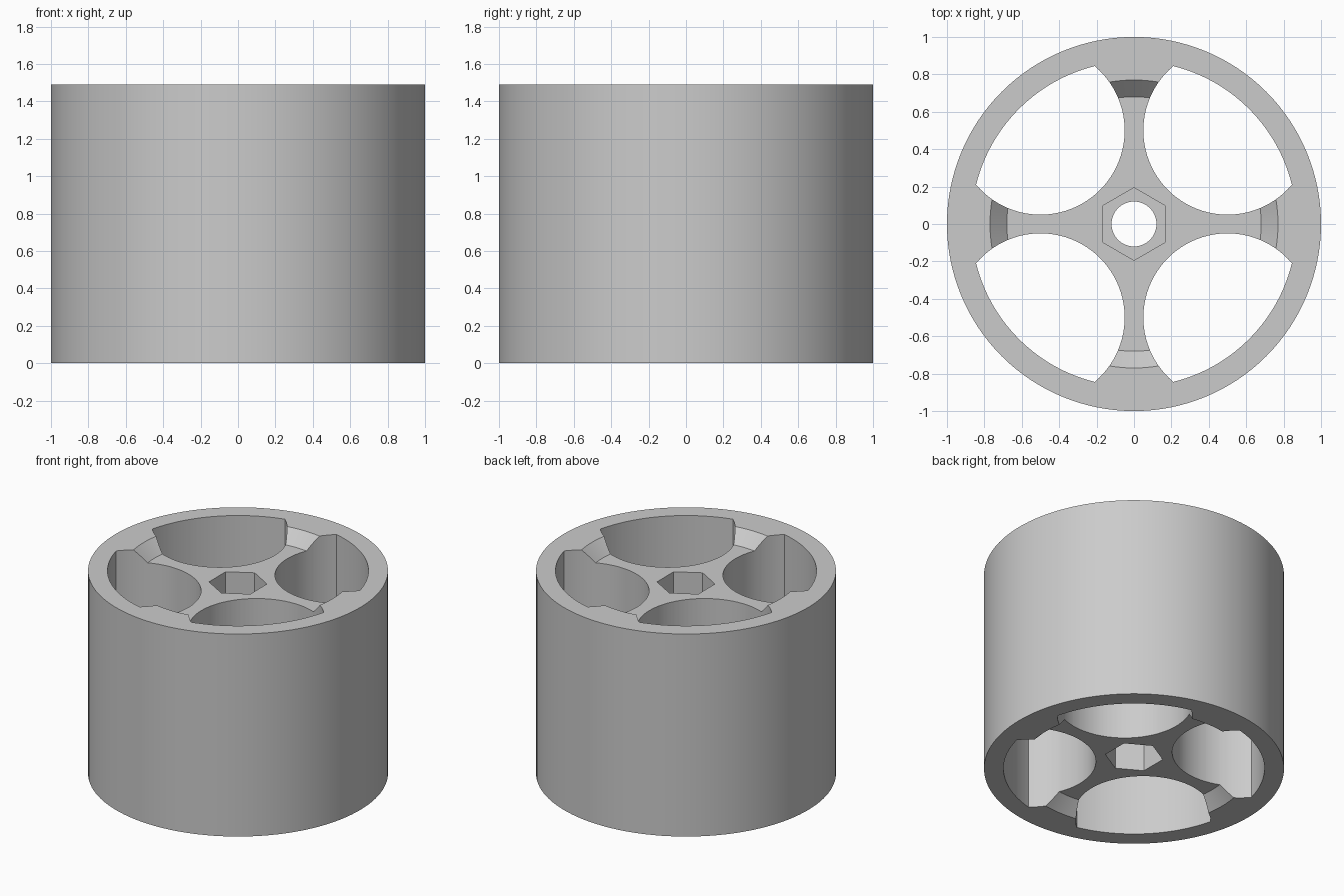
import bpy, bmesh, math
from mathutils import Vector, Matrix

if "Cube" in bpy.data.objects:
    bpy.data.objects.remove(bpy.data.objects["Cube"])

H = 1.49        # wheel height
D = 0.09        # depth of the recess on each side
SEG = 128

grey = bpy.data.materials.new("plain grey")
grey.diffuse_color = (0.6, 0.6, 0.6, 1)
grey.use_nodes = True
grey.node_tree.nodes["Principled BSDF"].inputs["Base Color"].default_value = grey.diffuse_color


def make_object(name, bm):
    bmesh.ops.recalc_face_normals(bm, faces=bm.faces[:])
    mesh = bpy.data.meshes.new(name)
    bm.to_mesh(mesh)
    bm.free()
    mesh.materials.append(grey)
    ob = bpy.data.objects.new(name, mesh)
    bpy.context.collection.objects.link(ob)
    return ob


def add_prism(bm, points, z0, z1):
    low = [bm.verts.new((x, y, z0)) for x, y in points]
    high = [bm.verts.new((x, y, z1)) for x, y in points]
    bm.faces.new(low[::-1])
    bm.faces.new(high)
    n = len(points)
    for i in range(n):
        j = (i + 1) % n
        bm.faces.new((low[i], low[j], high[j], high[i]))


def arc(centre, r, a0, a1, n):
    return [(centre + r * math.cos(a0 + (a1 - a0) * i / n),
             centre + r * math.sin(a0 + (a1 - a0) * i / n)) for i in range(n + 1)]


# Wheel body: revolved profile with rim, sloped recess edges and axle bore
profile = [(0.12, D), (0.68, D), (0.77, 0), (1, 0),
           (1, H), (0.77, H), (0.68, H - D), (0.12, H - D)]
bm = bmesh.new()
rings = []
for k in range(SEG):
    a = 2 * math.pi * k / SEG
    rings.append([bm.verts.new((r * math.cos(a), r * math.sin(a), z)) for r, z in profile])
for k in range(SEG):
    p, q = rings[k], rings[(k + 1) % SEG]
    for i in range(len(profile)):
        j = (i + 1) % len(profile)
        bm.faces.new((p[i], q[i], q[j], p[j]))
wheel = make_object("spoked_wheel", bm)

# Window outline: a circle off the axis, clipped by the inside of the rim
R, r, c = 0.87, 0.45, 0.5
d = c * math.sqrt(2)
a = math.acos((R * R + d * d - r * r) / (2 * R * d))
b = math.acos((r * r + d * d - R * R) / (2 * r * d))
mid = math.pi / 4
outline = arc(0, R, mid - a, mid + a, 28) + arc(c, r, mid + math.pi - b, mid + math.pi + b, 48)[1:-1]

# Cutter: four windows and a hexagonal socket on each side
bm = bmesh.new()
for k in range(4):
    turn = Matrix.Rotation(k * math.pi / 2, 2)
    add_prism(bm, [tuple(turn @ Vector(p)) for p in outline], -0.2, H + 0.2)
hexagon = [(0.194 * math.sin(k * math.pi / 3), -0.194 * math.cos(k * math.pi / 3)) for k in range(6)]
SOCKET = 0.28
add_prism(bm, hexagon, -0.2, D + SOCKET)
add_prism(bm, hexagon, H - D - SOCKET, H + 0.2)
cutter = make_object("window_cutter", bm)
cutter.hide_render = True

# Cut, then shade smooth with sharp edges kept
mod = wheel.modifiers.new("windows", 'BOOLEAN')
mod.operation = 'DIFFERENCE'
mod.solver = 'EXACT'
mod.object = cutter
bpy.context.view_layer.objects.active = wheel
wheel.select_set(True)
bpy.ops.object.modifier_apply(modifier=mod.name)
bpy.data.objects.remove(cutter, do_unlink=True)
bpy.ops.object.shade_smooth_by_angle(angle=math.radians(25))
